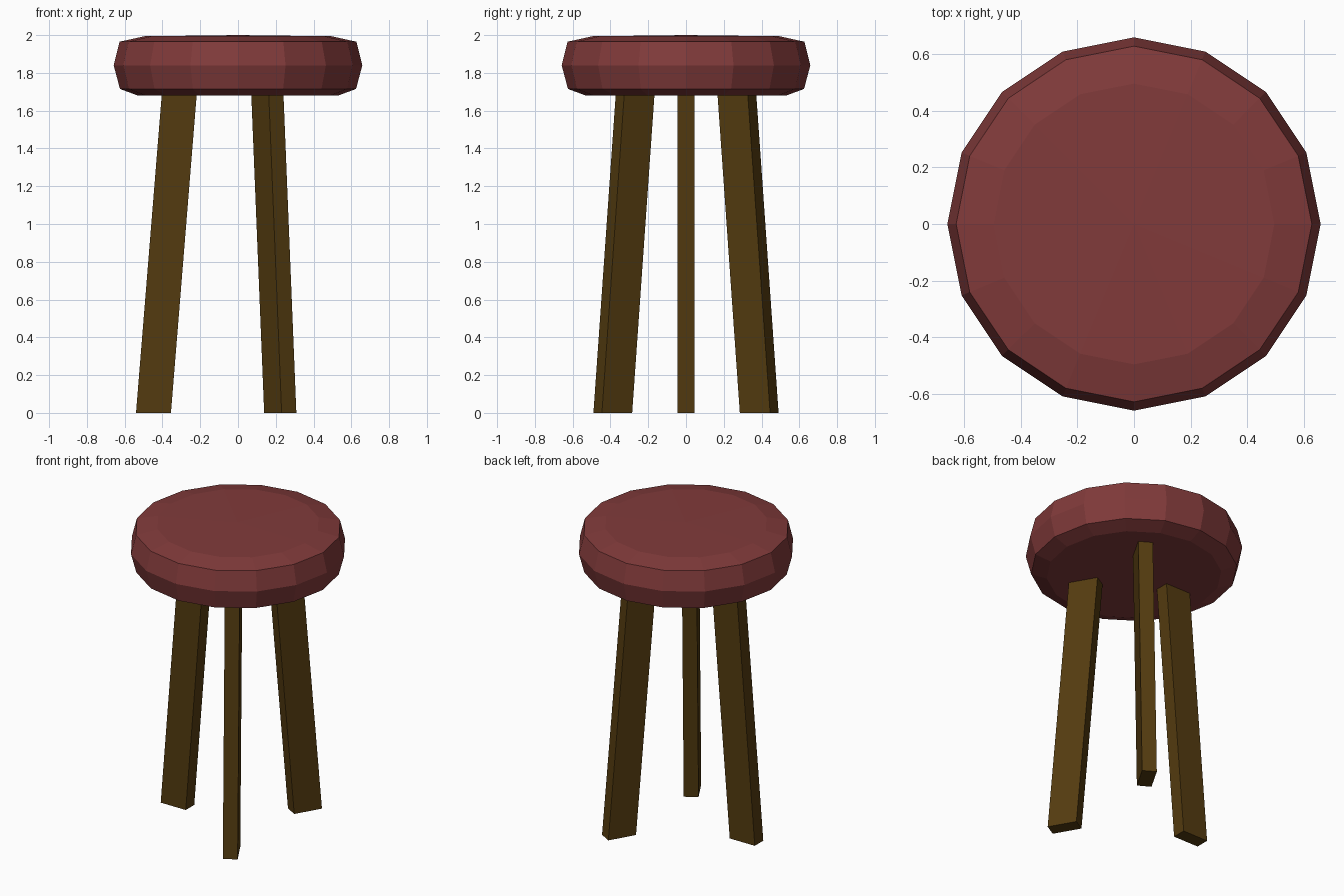
import bpy, bmesh, math
from mathutils import Matrix

if "Cube" in bpy.data.objects:
    bpy.data.objects.remove(bpy.data.objects["Cube"])


def material(name, rgb):
    m = bpy.data.materials.new(name)
    m.diffuse_color = (*rgb, 1.0)
    m.use_nodes = True
    m.node_tree.nodes["Principled BSDF"].inputs["Base Color"].default_value = m.diffuse_color
    return m


def make_object(name, bm, mat):
    bmesh.ops.recalc_face_normals(bm, faces=bm.faces)
    mesh = bpy.data.meshes.new(name)
    bm.to_mesh(mesh)
    bm.free()
    mesh.materials.append(mat)
    obj = bpy.data.objects.new(name, mesh)
    bpy.context.collection.objects.link(obj)
    return obj


red = material("dark red cushion", (0.22, 0.043, 0.043))
brown = material("dark brown wood", (0.088, 0.044, 0.005))

# Seat: 16-sided cushion from a turned profile of (radius, height)
SIDES = 16
profile = [(0.53, 1.68), (0.625, 1.715), (0.658, 1.84), (0.627, 1.965), (0.495, 1.994)]
bm = bmesh.new()
rings = [[bm.verts.new((r * math.cos(2 * math.pi * i / SIDES),
                        r * math.sin(2 * math.pi * i / SIDES), z))
          for i in range(SIDES)] for r, z in profile]
for low, high in zip(rings, rings[1:]):
    for i in range(SIDES):
        j = (i + 1) % SIDES
        bm.faces.new((low[i], low[j], high[j], high[i]))
bm.faces.new(rings[0])
crown = bm.verts.new((0, 0, 2.0))
for i in range(SIDES):
    bm.faces.new((rings[-1][i], rings[-1][(i + 1) % SIDES], crown))
make_object("seat", bm, red)

# Legs: three sheared planks leaning inwards, spaced by 120 degrees
LEG_TOP, LEAN = 1.70, 0.136 / 1.68
for name, angle in (("left_leg", 180), ("front_leg", -60), ("back_leg", 60)):
    bm = bmesh.new()
    bmesh.ops.create_cube(bm, size=1)
    for v in bm.verts:
        z = (v.co.z + 0.5) * LEG_TOP
        v.co = (0.4475 + v.co.x * 0.185 - LEAN * z, v.co.y * 0.09, z)
    bm.transform(Matrix.Rotation(math.radians(angle), 4, 'Z'))
    make_object(name, bm, brown)
